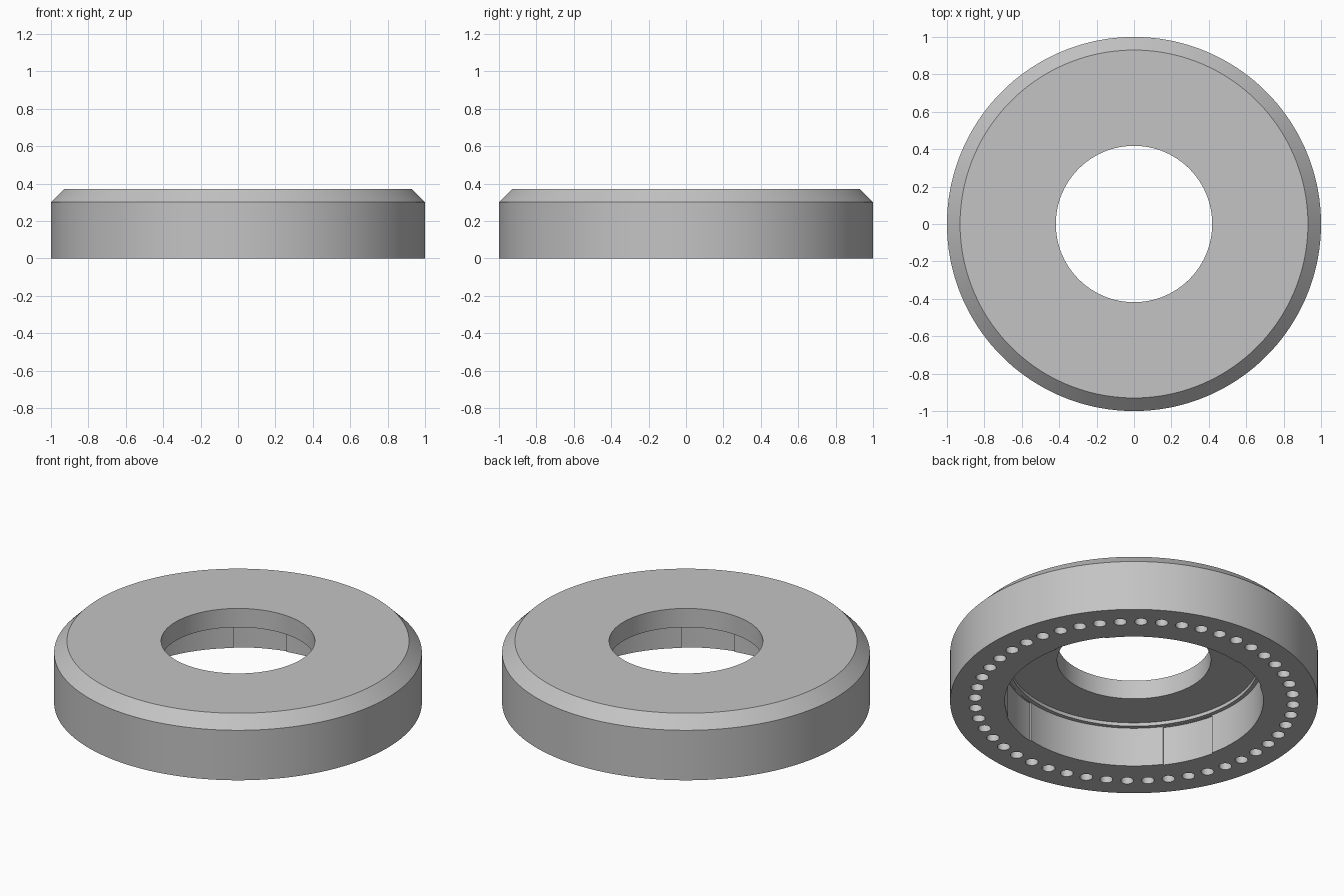
import bpy, bmesh, math
from mathutils import Matrix, Vector

if "Cube" in bpy.data.objects:
    bpy.data.objects.remove(bpy.data.objects["Cube"], do_unlink=True)

SEGMENTS = 180
HOLES = 48
SLOTS = 4

gray = bpy.data.materials.new("light_gray")
gray.use_nodes = True
gray.diffuse_color = (0.55, 0.55, 0.55, 1)
gray.node_tree.nodes["Principled BSDF"].inputs["Base Color"].default_value = gray.diffuse_color


def finish(name, bm):
    bmesh.ops.recalc_face_normals(bm, faces=bm.faces)
    mesh = bpy.data.meshes.new(name)
    bm.to_mesh(mesh)
    bm.free()
    mesh.materials.append(gray)
    obj = bpy.data.objects.new(name, mesh)
    bpy.context.collection.objects.link(obj)
    return obj


def sweep(bm, profile, start, angle, steps):
    """Turn a closed (radius, height) outline about the z axis."""
    full = angle >= math.tau
    rings = []
    for i in range(steps if full else steps + 1):
        a = start + angle * i / steps
        rings.append([bm.verts.new((r * math.cos(a), r * math.sin(a), z)) for r, z in profile])
    n = len(profile)
    for i in range(steps):
        p, q = rings[i], rings[(i + 1) % len(rings)]
        for j in range(n):
            k = (j + 1) % n
            bm.faces.new((p[j], q[j], q[k], p[k]))
    if not full:
        bm.faces.new(rings[0])
        bm.faces.new(rings[-1])


# Main ring: chamfered rim, central bore, stepped recess underneath
body = bmesh.new()
outline = [(1, 0), (1, 0.3), (0.93, 0.37), (0.418, 0.37), (0.418, 0.257),
           (0.68, 0.257), (0.68, 0.236), (0.703, 0.236), (0.703, 0)]
sweep(body, outline, 0, math.tau, SEGMENTS)
ring = finish("ring_body", body)

# Cutter: circle of blind holes in the underside, and shallow wall slots
cut = bmesh.new()
for i in range(HOLES):
    place = Matrix.Rotation(math.tau * i / HOLES, 4, 'Z') @ Matrix.Translation(Vector((0.865, 0, 0)))
    bmesh.ops.create_cone(cut, cap_ends=True, segments=20, radius1=0.035,
                          radius2=0.035, depth=0.2, matrix=place)
for i in range(SLOTS):
    start = math.radians(13) + math.tau * i / SLOTS
    sweep(cut, [(0.69, -0.05), (0.711, -0.05), (0.711, 0.234), (0.69, 0.234)],
          start, math.radians(24), 12)
cutter = finish("underside_cutter", cut)
cutter.hide_render = True

# Apply the cut, then remove the helper
mod = ring.modifiers.new("underside_cut", 'BOOLEAN')
mod.operation = 'DIFFERENCE'
mod.solver = 'EXACT'
mod.object = cutter
bpy.ops.object.select_all(action='DESELECT')
ring.select_set(True)
bpy.context.view_layer.objects.active = ring
bpy.ops.object.modifier_apply(modifier=mod.name)
bpy.data.objects.remove(cutter, do_unlink=True)
bpy.ops.object.shade_smooth_by_angle(angle=math.radians(30))
